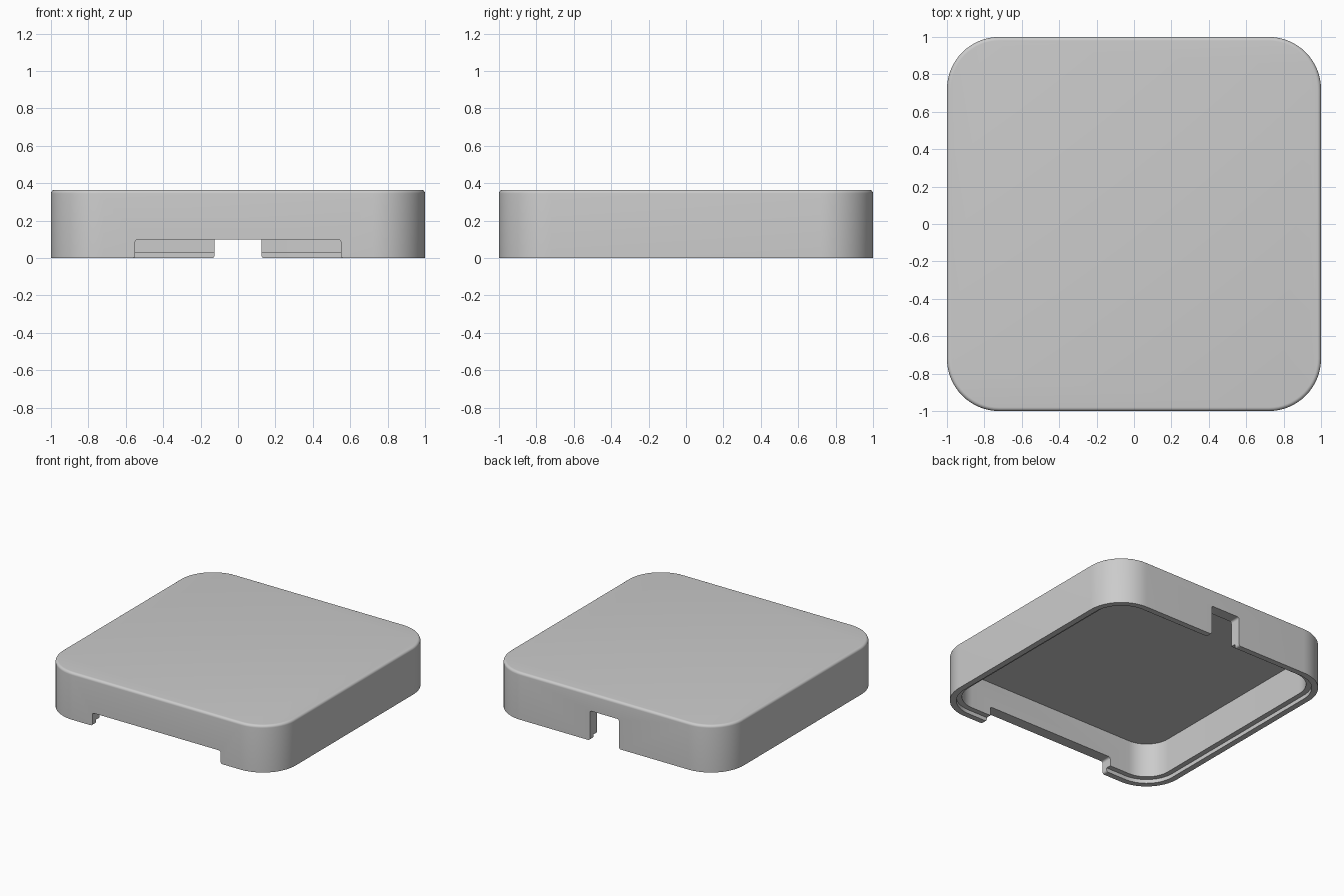
import bpy, bmesh, math

if "Cube" in bpy.data.objects:
    bpy.data.objects.remove(bpy.data.objects["Cube"])

H = 0.365        # overall height
R = 0.28         # plan corner radius
BEV = 0.02       # rounding of the top edge

grey = bpy.data.materials.new("plain grey")
grey.diffuse_color = (0.6, 0.6, 0.6, 1)
grey.use_nodes = True
grey.node_tree.nodes["Principled BSDF"].inputs["Base Color"].default_value = grey.diffuse_color


def ring(bm, inset, z, seg=16):
    """Rounded-square loop of vertices, inset from the outer footprint."""
    r, c = R - inset, 1 - R
    verts = []
    for q, (sx, sy) in enumerate([(1, 1), (-1, 1), (-1, -1), (1, -1)]):
        for i in range(seg + 1):
            a = math.pi / 2 * (q + i / seg)
            verts.append(bm.verts.new((sx * c + r * math.cos(a), sy * c + r * math.sin(a), z)))
    return verts


def make_object(bm, name):
    bmesh.ops.recalc_face_normals(bm, faces=bm.faces)
    mesh = bpy.data.meshes.new(name)
    bm.to_mesh(mesh)
    bm.free()
    mesh.materials.append(grey)
    ob = bpy.data.objects.new(name, mesh)
    bpy.context.collection.objects.link(ob)
    return ob


# Hollow lid: section swept from the ceiling, down the stepped rim, up the outside
section = [(0.085, 0.295), (0.085, 0.03), (0.045, 0.03), (0.045, 0.0), (0.0, 0.0)]
for i in range(7):
    a = math.pi / 2 * i / 6
    section.append((BEV * (1 - math.cos(a)), H - BEV + BEV * math.sin(a)))
bm = bmesh.new()
rings = [ring(bm, d, z) for d, z in section]
for lo, hi in zip(rings, rings[1:]):
    for i in range(len(lo)):
        j = (i + 1) % len(lo)
        bm.faces.new((lo[i], lo[j], hi[j], hi[i]))
bm.faces.new(rings[0])
bm.faces.new(rings[-1])
lid = make_object(bm, "lid_shell")


def notch(name, x0, x1, top, y0, y1, r=0.015, seg=4):
    """Cutter with rounded upper corners and a small flare at the bottom."""
    def arc(cx, cz, a0, a1):
        return [(cx + r * math.cos(a0 + (a1 - a0) * i / seg),
                 cz + r * math.sin(a0 + (a1 - a0) * i / seg)) for i in range(seg + 1)]
    p = math.pi
    pts = [(x0 - r, -0.1), (x1 + r, -0.1)]
    pts += arc(x1 + r, r, 1.5 * p, p) + arc(x1 - r, top - r, 0, p / 2)
    pts += arc(x0 + r, top - r, p / 2, p) + arc(x0 - r, r, 0, -p / 2)
    bm = bmesh.new()
    a = [bm.verts.new((x, y0, z)) for x, z in pts]
    b = [bm.verts.new((x, y1, z)) for x, z in pts]
    bm.faces.new(a)
    bm.faces.new(b)
    for i in range(len(a)):
        j = (i + 1) % len(a)
        bm.faces.new((a[i], a[j], b[j], b[i]))
    ob = make_object(bm, name)
    ob.hide_render = True
    return ob


# Wide front opening and narrow, taller rear cable slot
bpy.context.view_layer.objects.active = lid
for cutter in (notch("front_cutter", -0.55, 0.55, 0.1, -1.2, -0.8),
               notch("back_cutter", -0.125, 0.125, 0.23, 0.8, 1.2)):
    mod = lid.modifiers.new("cut", "BOOLEAN")
    mod.operation = "DIFFERENCE"
    mod.solver = "EXACT"
    mod.object = cutter
    bpy.ops.object.modifier_apply(modifier=mod.name)
    bpy.data.objects.remove(cutter)

lid.select_set(True)
bpy.ops.object.shade_smooth_by_angle(angle=math.radians(30))
